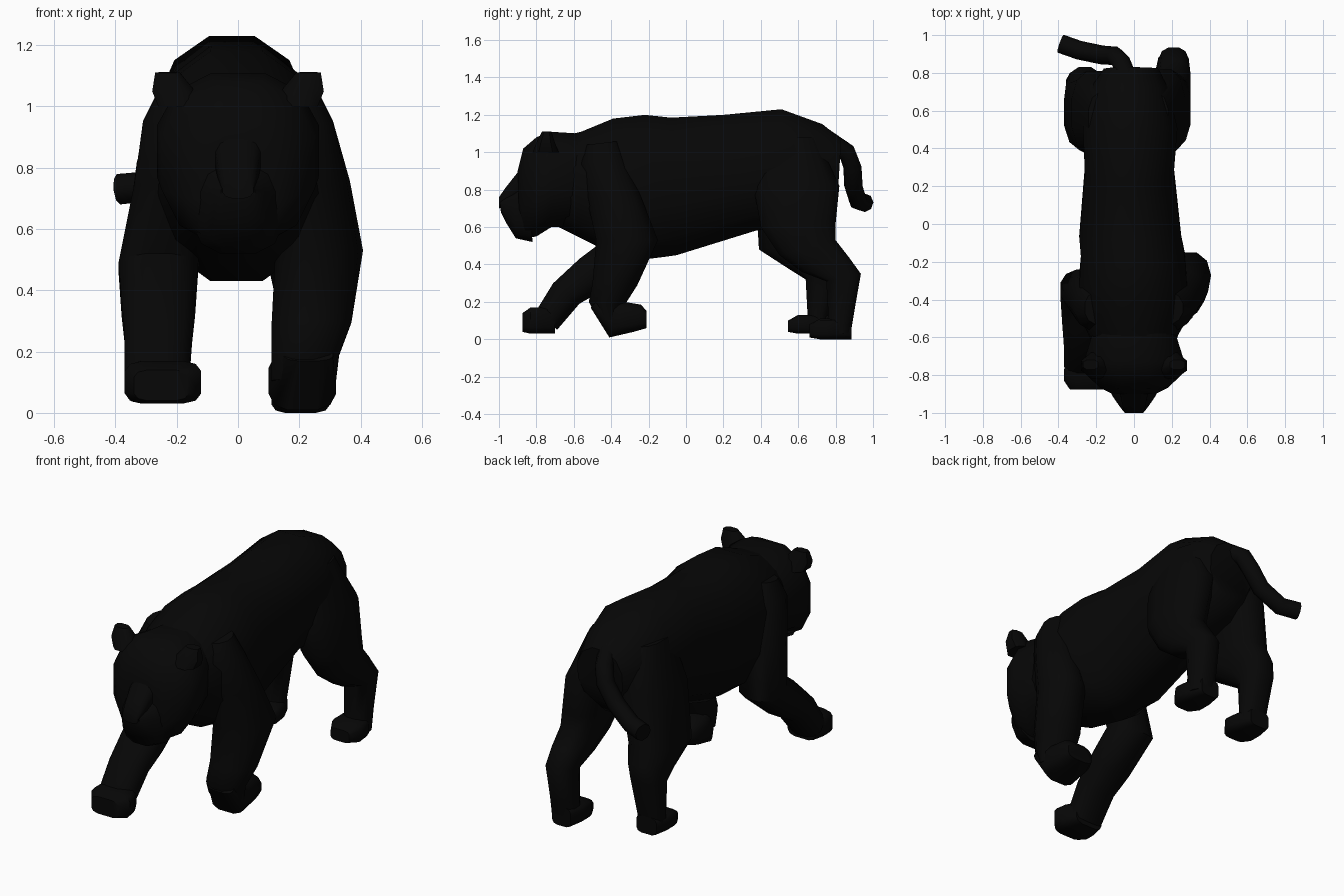
import bpy
import math
from mathutils import Vector

default_cube = bpy.data.objects.get("Cube")
if default_cube:
    bpy.data.objects.remove(default_cube, do_unlink=True)


def make_material(name, colour):
    material = bpy.data.materials.new(name)
    material.use_nodes = True
    material.diffuse_color = colour
    shader = material.node_tree.nodes["Principled BSDF"]
    shader.inputs["Base Color"].default_value = colour
    shader.inputs["Roughness"].default_value = 0.8
    return material


black_fur = make_material("black fur", (0.002, 0.002, 0.002, 1))


def finish(obj, angle=50):
    """Give the part its colour and smooth shading with sharp creases."""
    obj.data.materials.append(black_fur)
    bpy.ops.object.select_all(action="DESELECT")
    bpy.context.view_layer.objects.active = obj
    obj.select_set(True)
    bpy.ops.object.shade_smooth_by_angle(angle=math.radians(angle))


def loft(name, rings, sides=12, squareness=0.72):
    """Skin a row of flat-sided sections.
    Each ring: one edge (y, z), the opposite edge (y, z), the x range,
    and optionally how far the second edge leans towards +x."""
    verts, faces = [], []

    def rounded(value):
        reach = value / math.cos(math.pi / sides)
        return math.copysign(abs(reach) ** squareness, value)

    for ya, za, yb, zb, x_low, x_high, *lean in rings:
        edge_a, edge_b = Vector((0, ya, za)), Vector((0, yb, zb))
        middle = (edge_a + edge_b) / 2
        half = (edge_b - edge_a) / 2
        for i in range(sides):
            angle = math.tau * (i + 0.5) / sides
            along, across = rounded(math.cos(angle)), rounded(math.sin(angle))
            point = middle + half * along
            point.x = (x_low + x_high) / 2 + sum(lean) * along
            point.x += (x_high - x_low) / 2 * across
            verts.append(point)
    for ring in range(len(rings) - 1):
        start = ring * sides
        for i in range(sides):
            j = (i + 1) % sides
            faces.append((start + i, start + j, start + sides + j, start + sides + i))
    faces.append(tuple(reversed(range(sides))))
    faces.append(tuple(range(len(verts) - sides, len(verts))))
    mesh = bpy.data.meshes.new(name)
    mesh.from_pydata(verts, [], faces)
    obj = bpy.data.objects.new(name, mesh)
    bpy.context.collection.objects.link(obj)
    bpy.ops.object.select_all(action="DESELECT")
    bpy.context.view_layer.objects.active = obj
    obj.select_set(True)
    bpy.ops.object.mode_set(mode="EDIT")
    bpy.ops.mesh.select_all(action="SELECT")
    bpy.ops.mesh.normals_make_consistent(inside=False)
    bpy.ops.object.mode_set(mode="OBJECT")
    finish(obj)


def flat_paw(name, toe, heel, floor, top, x_low, x_high):
    """Boxy paw, narrower at the toes and heel."""
    length = heel - toe
    loft(name, [
        (toe, floor + 0.01, toe, top - 0.03, x_low + 0.03, x_high - 0.04),
        (toe + length * 0.25, floor, toe + length * 0.25, top, x_low, x_high),
        (heel - length * 0.4, floor, heel - length * 0.4, top, x_low, x_high - 0.01),
        (heel, floor, heel, top, x_low + 0.02, x_high - 0.05),
    ], squareness=0.5)


# Torso, from neck to rump
loft("torso", [
    (-.68, .60, -.60, 1.10, -.21, .21),
    (-.46, .49, -.56, 1.11, -.27, .27),
    (-.20, .43, -.39, 1.18, -.29, .28),
    (-.12, .44, -.22, 1.20, -.28, .27),
    (-.05, .45, -.08, 1.185, -.29, .25),
    (.37, .58, .20, 1.20, -.26, .21),
    (.50, .60, .51, 1.23, -.27, .23),
    (.70, .65, .73, 1.15, -.23, .18),
    (.81, .75, .83, 1.07, -.16, .13),
], squareness=0.92)

# Head, muzzle and bridge of the nose
loft("head", [
    (-.60, .60, -.57, 1.10, -.22, .22),
    (-.72, .60, -.73, 1.11, -.265, .265),
    (-.80, .55, -.80, 1.08, -.25, .25),
    (-.86, .54, -.87, 1.02, -.18, .18),
    (-.89, .59, -.90, .90, -.12, .12),
], squareness=0.86)
loft("muzzle", [
    (-.82, .52, -.85, .84, -.15, .15),
    (-.91, .54, -.92, .79, -.11, .11),
    (-.96, .62, -.96, .77, -.08, .08),
    (-.99, .68, -.995, .75, -.055, .055),
])
loft("nose_bridge", [
    (-.86, .78, -.87, .93, -.08, .08),
    (-.92, .74, -.91, .88, -.07, .07),
    (-.97, .71, -.965, .81, -.06, .06),
    (-1.0, .70, -1.0, .76, -.05, .05),
])

# Ears, one pair
for side, label in ((1, "left"), (-1, "right")):
    loft(label + "_ear", [
        (-.82, 1.0, -.68, 1.0, side * .12, side * .26),
        (-.80, 1.05, -.70, 1.05, side * .14, side * .28),
        (-.77, 1.11, -.72, 1.112, side * .19, side * .27),
    ], sides=8)

# Left foreleg, with the paw folded back
loft("left_foreleg", [
    (-.53, 1.04, -.36, 1.06, .10, .26),
    (-.56, .94, -.32, .96, .10, .31),
    (-.53, .75, -.24, .76, .10, .36, .02),
    (-.48, .53, -.15, .53, .13, .40, .03),
    (-.50, .30, -.26, .29, .11, .37),
    (-.52, .20, -.33, .18, .11, .33),
    (-.47, .11, -.36, .10, .11, .32),
], squareness=1)
loft("left_forepaw", [
    (-.51, .17, -.46, .22, .15, .31),
    (-.41, .01, -.33, .20, .10, .32),
    (-.28, .04, -.24, .185, .10, .32),
    (-.21, .06, -.21, .15, .13, .30),
], squareness=0.6)

# Right foreleg, striding ahead
loft("right_foreleg", [
    (-.53, 1.04, -.36, 1.06, -.26, -.10),
    (-.56, .94, -.32, .96, -.31, -.10),
    (-.53, .75, -.26, .72, -.34, -.10),
    (-.45, .52, -.24, .43, -.39, -.13),
    (-.57, .43, -.45, .26, -.38, -.14),
    (-.71, .30, -.57, .19, -.37, -.15),
    (-.79, .17, -.69, .05, -.37, -.16),
], squareness=0.85)
flat_paw("right_forepaw", -.875, -.70, .03, .17, -.37, -.12)

# Left hind leg, pushed back
loft("left_hind_leg", [
    (.42, 1.08, .70, 1.08, .00, .18),
    (.36, .82, .82, .82, .04, .27),
    (.40, .60, .80, .62, .07, .30),
    (.50, .45, .80, .53, .10, .30),
    (.62, .36, .87, .44, .12, .30),
    (.75, .31, .935, .35, .13, .29),
    (.76, .14, .90, .15, .13, .28),
    (.75, .03, .88, .03, .13, .28),
], squareness=0.8)
flat_paw("left_hind_paw", .66, .885, 0, .11, .11, .30)

# Right hind leg
loft("right_hind_leg", [
    (.42, 1.08, .70, 1.08, -.24, -.06),
    (.37, .82, .81, .82, -.33, -.08),
    (.39, .48, .79, .54, -.37, -.12),
    (.56, .37, .83, .45, -.36, -.16),
    (.64, .32, .82, .35, -.36, -.18),
    (.65, .13, .76, .13, -.35, -.19),
    (.65, .06, .75, .05, -.35, -.19),
], squareness=0.8)
flat_paw("right_hind_paw", .545, .76, .03, .13, -.36, -.16)

# Tail, drooping and curling to the right
curve = bpy.data.curves.new("tail", "CURVE")
curve.dimensions = "3D"
curve.bevel_depth = 0.05
curve.bevel_resolution = 2
curve.use_fill_caps = True
path = [(-.02, .74, 1.08), (-.07, .86, 1.0), (-.10, .89, .92),
        (-.17, .895, .82), (-.29, .92, .74), (-.39, .955, .73)]
spline = curve.splines.new("POLY")
spline.points.add(len(path) - 1)
for point, place in zip(spline.points, path):
    point.co = (*place, 1)
tail = bpy.data.objects.new("tail", curve)
bpy.context.collection.objects.link(tail)
bpy.ops.object.select_all(action="DESELECT")
bpy.context.view_layer.objects.active = tail
tail.select_set(True)
bpy.ops.object.convert(target="MESH")
finish(bpy.context.object)
